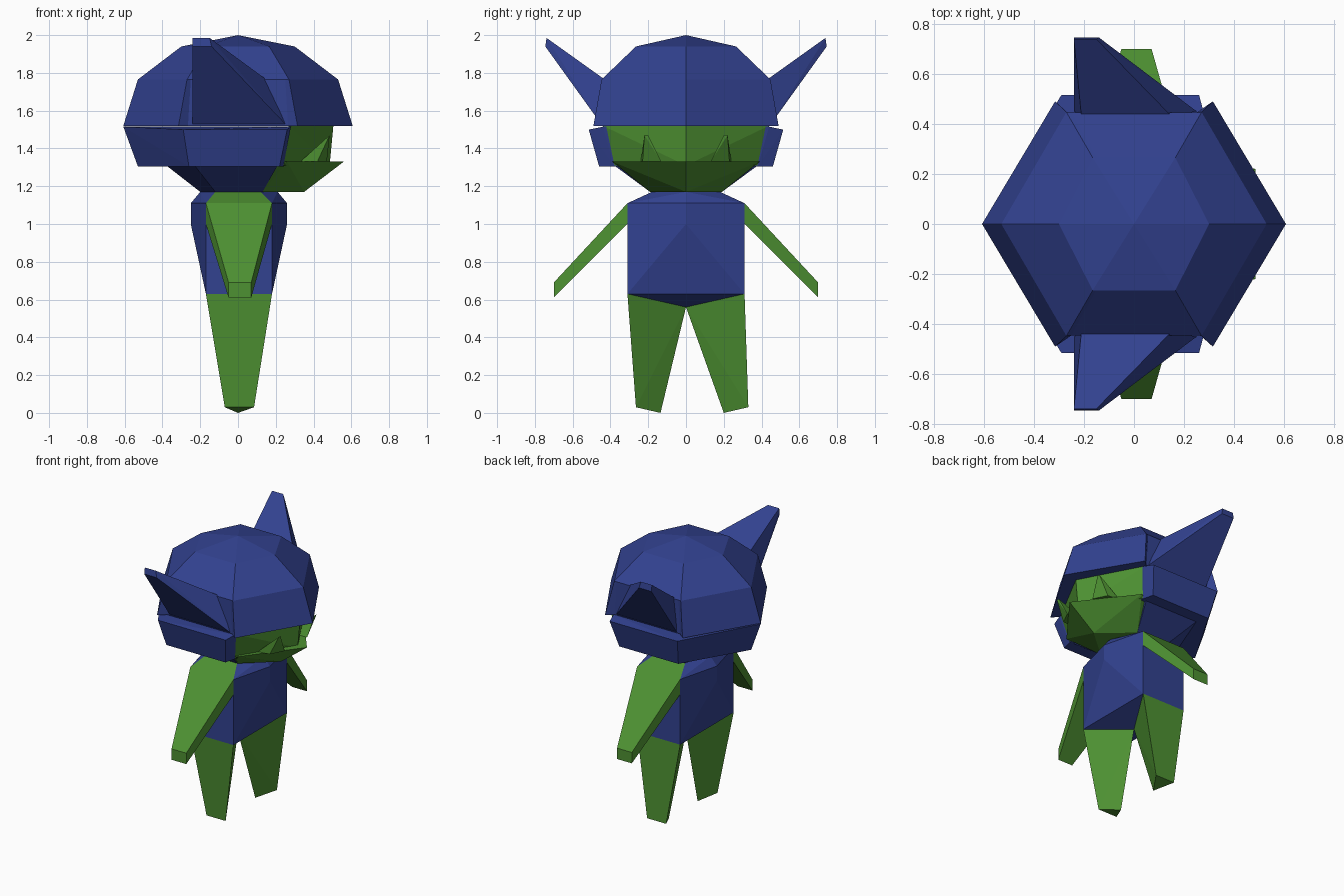
import bpy, bmesh

if "Cube" in bpy.data.objects:
    bpy.data.objects.remove(bpy.data.objects["Cube"])


def material(name, rgb):
    m = bpy.data.materials.new(name)
    m.diffuse_color = (*rgb, 1)
    m.use_nodes = True
    m.node_tree.nodes["Principled BSDF"].inputs["Base Color"].default_value = m.diffuse_color
    return m


BLUE = material("navy blue", (0.032, 0.054, 0.28))
GREEN = material("leaf green", (0.076, 0.285, 0.032))


def finish(name, bm, mats):
    bmesh.ops.recalc_face_normals(bm, faces=bm.faces)
    me = bpy.data.meshes.new(name)
    bm.to_mesh(me)
    bm.free()
    for m in mats:
        me.materials.append(m)
    ob = bpy.data.objects.new(name, me)
    bpy.context.collection.objects.link(ob)
    return ob


def hull(name, pts, mats, mirror=True, rule=None):
    """Convex faceted solid; mirrored points make it symmetric in y."""
    pts = {(x, s * y, z) for x, y, z in pts for s in ((1, -1) if mirror else (1,))}
    bm = bmesh.new()
    for p in sorted(pts):
        bm.verts.new(p)
    res = bmesh.ops.convex_hull(bm, input=bm.verts[:])
    junk = {v for v in res["geom_interior"] + res["geom_unused"]
            if isinstance(v, bmesh.types.BMVert)}
    bmesh.ops.delete(bm, geom=list(junk), context='VERTS')
    bmesh.ops.dissolve_limit(bm, angle_limit=0.01, verts=bm.verts[:], edges=bm.edges[:])
    if rule:
        for f in bm.faces:
            f.material_index = int(rule(f.calc_center_median()))
    return finish(name, bm, mats)


# Helmet dome: faceted rings (z, tip x, corner x, corner y, side x, side y)
bm = bmesh.new()
rings = []
for z, a, b, c, d, s in [(1.52, .607, .315, .49, .265, .445),
                         (1.765, .53, .27, .447, .25, .445),
                         (1.94, .30, .165, .265, .15, .265)]:
    q = [(a, 0), (b, c), (d, s), (-d, s), (-b, c), (-a, 0),
         (-b, -c), (-d, -s), (d, -s), (b, -c)]
    rings.append([bm.verts.new((x, y, z)) for x, y in q])
n = len(rings[0])
for lo, hi in zip(rings, rings[1:]):
    for i in range(n):
        j = (i + 1) % n
        bm.faces.new((lo[i], lo[j], hi[j], hi[i]))
peak = bm.verts.new((0, 0, 2.0))
for i in range(n):
    bm.faces.new((rings[-1][i], rings[-1][(i + 1) % n], peak))
bm.faces.new(rings[0][::-1])
finish("helmet_dome", bm, [BLUE])

# Helmet guard around the cheeks and back of the head
hull("helmet_guard", [(-.607, 0, 1.515), (-.29, .515, 1.50), (.26, .515, 1.50),
                      (.28, .44, 1.515), (-.53, 0, 1.305), (-.26, .46, 1.305),
                      (.22, .46, 1.305), (.24, .38, 1.305)], [BLUE])
hull("helmet_base", [(-.38, 0, 1.31), (-.23, .38, 1.31), (.21, .38, 1.31),
                     (-.2, 0, 1.17), (-.12, .19, 1.17), (.13, .19, 1.17)], [BLUE])

# Face and jaw
hull("face", [(.27, .44, 1.52), (.505, 0, 1.52), (.24, .38, 1.31), (.485, 0, 1.31),
              (.1, .3, 1.4)], [GREEN])
hull("jaw", [(.56, 0, 1.33), (.26, .39, 1.33), (.35, 0, 1.17), (.13, .19, 1.17),
             (0, .19, 1.18), (0, .3, 1.32)], [GREEN])

# Torso with green shoulder tops
hull("torso", [(.21, .0, 1.17), (-.2, .0, 1.17), (.12, .18, 1.17), (-.12, .18, 1.17),
               (.26, 0, 1.11), (-.25, 0, 1.11), (.26, 0, 1.0), (-.25, 0, 1.0),
               (.18, .31, 1.11), (-.17, .31, 1.11), (.18, .31, .63), (-.17, .31, .63),
               (.18, 0, .63), (-.17, 0, .63), (0, 0, .56)], [BLUE, GREEN],
     rule=lambda c: c.z > 1.12 and abs(c.y) > .2 and abs(c.x) < .06)

for side, s in (("left", -1), ("right", 1)):
    def part(name, pts, mat):
        hull(f"{side}_{name}", [(x, s * y, z) for x, y, z in pts], [mat], mirror=False)

    # Ear fin, tapering outward and up
    part("ear", [(-.24, .745, 1.94), (-.14, .745, 1.94), (-.24, .738, 1.985),
                 (-.15, .738, 1.985), (-.24, .45, 1.53), (.25, .45, 1.53),
                 (-.21, .43, 1.765), (.15, .43, 1.765)], BLUE)
    # Tusk rising from the jaw
    part("tusk", [(.33, .13, 1.33), (.33, .24, 1.33), (.47, .13, 1.33), (.42, .23, 1.33),
                  (.485, .20, 1.47), (.485, .22, 1.47)], GREEN)
    # Arm
    part("arm", [(-.17, .31, 1.11), (.18, .31, 1.11), (-.17, .31, 1.0), (.18, .31, 1.0),
                 (-.05, .70, .69), (.07, .70, .69), (-.05, .70, .61), (.07, .70, .61)], GREEN)
    # Three-sided leg, stance slightly uneven
    d = .065 if s > 0 else 0
    part("leg", [(-.17, .31, .63), (.18, .31, .63), (0, 0, .56),
                 (-.07, .265 + d, .03), (.085, .265 + d, .03), (0, .135 + d, 0)], GREEN)
